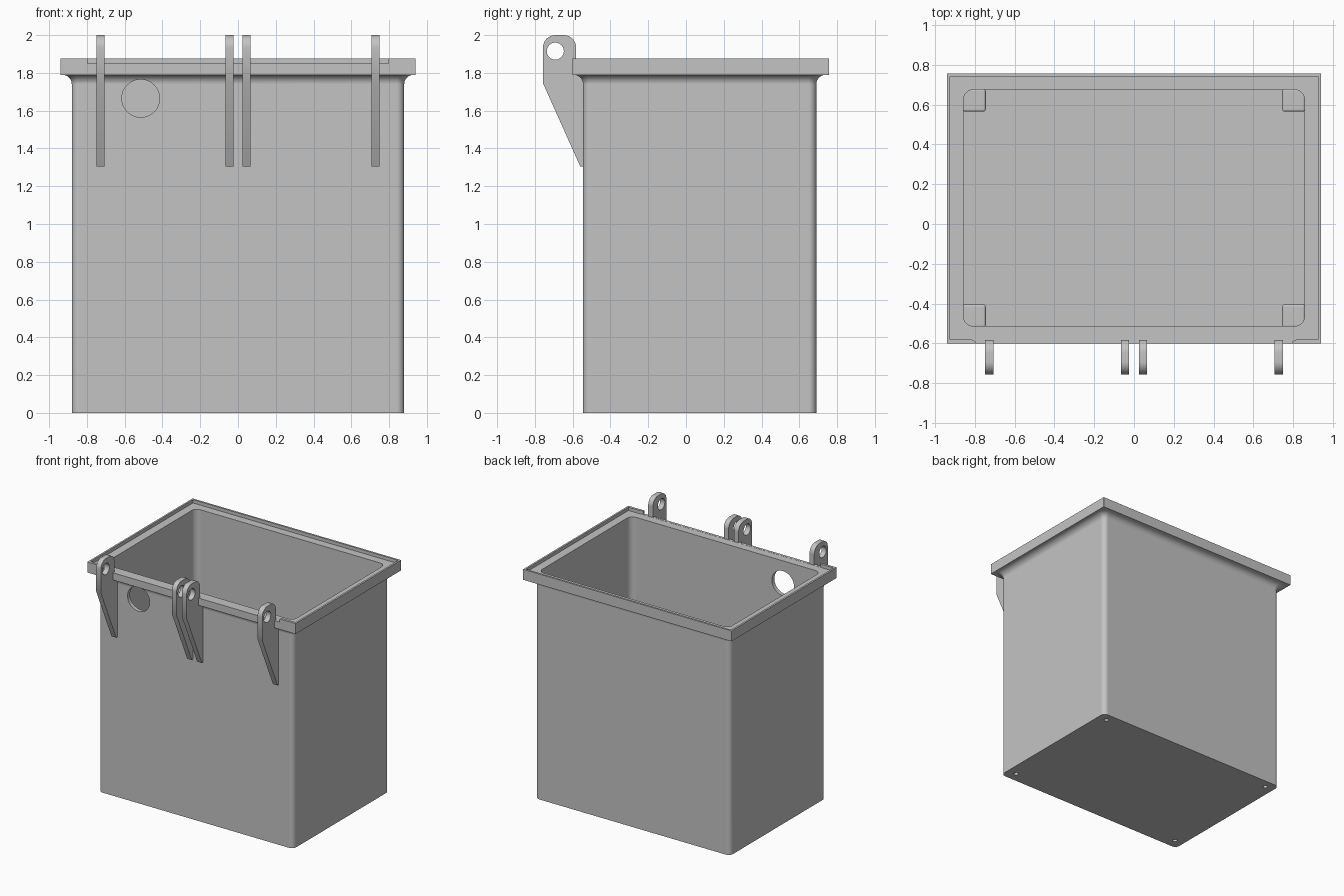
import bpy, bmesh
from math import sin, cos, pi
from mathutils import Matrix, Vector

if "Cube" in bpy.data.objects:
    bpy.data.objects.remove(bpy.data.objects["Cube"], do_unlink=True)

GREY = (0.55, 0.55, 0.55, 1)
mat = bpy.data.materials.new("plain grey")
mat.use_nodes = True
mat.diffuse_color = GREY
mat.node_tree.nodes["Principled BSDF"].inputs["Base Color"].default_value = GREY


def to_object(name, bm):
    bmesh.ops.recalc_face_normals(bm, faces=bm.faces)
    mesh = bpy.data.meshes.new(name)
    bm.to_mesh(mesh)
    bm.free()
    mesh.materials.append(mat)
    obj = bpy.data.objects.new(name, mesh)
    bpy.context.collection.objects.link(obj)
    return obj


def activate(obj):
    bpy.ops.object.select_all(action='DESELECT')
    obj.select_set(True)
    bpy.context.view_layer.objects.active = obj


def combine(obj, tool, operation):
    activate(obj)
    mod = obj.modifiers.new("combine", 'BOOLEAN')
    mod.operation, mod.solver, mod.object = operation, 'EXACT', tool
    bpy.ops.object.modifier_apply(modifier=mod.name)
    bpy.data.objects.remove(tool, do_unlink=True)


def smooth(obj):
    activate(obj)
    bpy.ops.object.shade_smooth_by_angle(angle=pi / 6)
    mod = obj.modifiers.new("even shading", 'WEIGHTED_NORMAL')
    mod.keep_sharp = True


def cylinder(radius, start, end):
    start, end = Vector(start), Vector(end)
    turn = (end - start).to_track_quat('Z', 'Y').to_matrix().to_4x4()
    bm = bmesh.new()
    bmesh.ops.create_cone(bm, cap_ends=True, segments=48, radius1=radius, radius2=radius,
                          depth=(end - start).length,
                          matrix=Matrix.Translation((start + end) / 2) @ turn)
    return to_object("cutter", bm)


def prism(name, points, offset):
    bm = bmesh.new()
    face = bm.faces.new([bm.verts.new(p) for p in points])
    new = bmesh.ops.extrude_face_region(bm, geom=[face])["geom"]
    bmesh.ops.translate(bm, vec=offset, verts=[v for v in new if isinstance(v, bmesh.types.BMVert)])
    return to_object(name, bm)


def arc(cx, cy, r, start, steps=8):
    return [(cx + r * cos(start + pi / 2 * i / steps), cy + r * sin(start + pi / 2 * i / steps))
            for i in range(steps + 1)]


def ring(bm, hx, y0, y1, r, z):
    pts = []
    for k, (sx, y) in enumerate([(1, y1 - r), (-1, y1 - r), (-1, y0 + r), (1, y0 + r)]):
        pts += arc(sx * (hx - r), y, r, k * pi / 2)
    return [bm.verts.new((x, y, z)) for x, y in pts]


# Bin shell: outer wall, cove under the flange, raised lip, inner wall and floor
WALL = (0.88, -0.545, 0.69)
COVE = 0.05
sections = [(*WALL, 0.04, 0)]
for i in range(9):
    a = pi / 2 * i / 8
    out = COVE * (1 - cos(a))
    sections.append((WALL[0] + out, WALL[1] - out, WALL[2] + out, 0.04 + out * 0.5,
                     1.79 - COVE + COVE * sin(a)))
sections += [
    (0.94, -0.6, 0.757, 0.001, 1.79),
    (0.94, -0.6, 0.757, 0.001, 1.875),
    (0.925, -0.58, 0.741, 0.001, 1.875),
    (0.925, -0.58, 0.741, 0.001, 1.848),
    (0.857, -0.513, 0.675, 0.05, 1.848),
    (0.857, -0.513, 0.675, 0.05, 0.03),
]
bm = bmesh.new()
rings = [ring(bm, *s) for s in sections]
for low, high in zip(rings, rings[1:]):
    n = len(low)
    for i in range(n):
        j = (i + 1) % n
        bm.faces.new((low[i], low[j], high[j], high[i]))
bm.faces.new(rings[0])
bm.faces.new(rings[-1])
bin_shell = to_object("bin_shell", bm)

# Screw bosses in the floor corners, drilled from below
for sx in (-1, 1):
    for y in (-0.462, 0.622):
        bm = bmesh.new()
        bmesh.ops.create_cube(bm, size=1, matrix=Matrix.Translation((sx * 0.8025, y, 0.085))
                              @ Matrix.Diagonal((0.115, 0.115, 0.13, 1)))
        bmesh.ops.bevel(bm, geom=bm.edges[:], offset=0.012, segments=4, profile=0.5,
                        affect='EDGES')
        combine(bin_shell, to_object("boss", bm), 'UNION')
        combine(bin_shell, cylinder(0.018, (sx * 0.8, y, -0.05), (sx * 0.8, y, 0.1)), 'DIFFERENCE')

# Round port in the front wall
combine(bin_shell, cylinder(0.1, (-0.515, -0.68, 1.665), (-0.515, -0.46, 1.665)), 'DIFFERENCE')

# Gap in the front lip, with eased ends
half = [(0.795, -0.65), (0.797, -0.592), (0.805, -0.585), (0.82, -0.58), (0.82, -0.56)]
gap = half + [(-x, y) for x, y in reversed(half)]
combine(bin_shell, prism("cutter", [(x, y, 1.849) for x, y in gap], (0, 0, 0.1)), 'DIFFERENCE')
smooth(bin_shell)

# Four hinge brackets on the front
R = 0.065
outline = [(-0.535, 1.305), (-0.535, 1.8), (-0.582, 1.8)]
outline += arc(-0.582 - R, 2 - R, R, 0)
outline += arc(-0.757 + R, 2 - R, R, pi / 2)
outline += [(-0.757, 1.745), (-0.56, 1.305)]
for name, x in [("outer_right", -0.728), ("inner_right", -0.045),
                ("inner_left", 0.045), ("outer_left", 0.728)]:
    bracket = prism("hinge_bracket_" + name, [(x - 0.021, y, z) for y, z in outline], (0.042, 0, 0))
    combine(bracket, cylinder(0.045, (x - 0.1, -0.692, 1.915), (x + 0.1, -0.692, 1.915)), 'DIFFERENCE')
    smooth(bracket)
